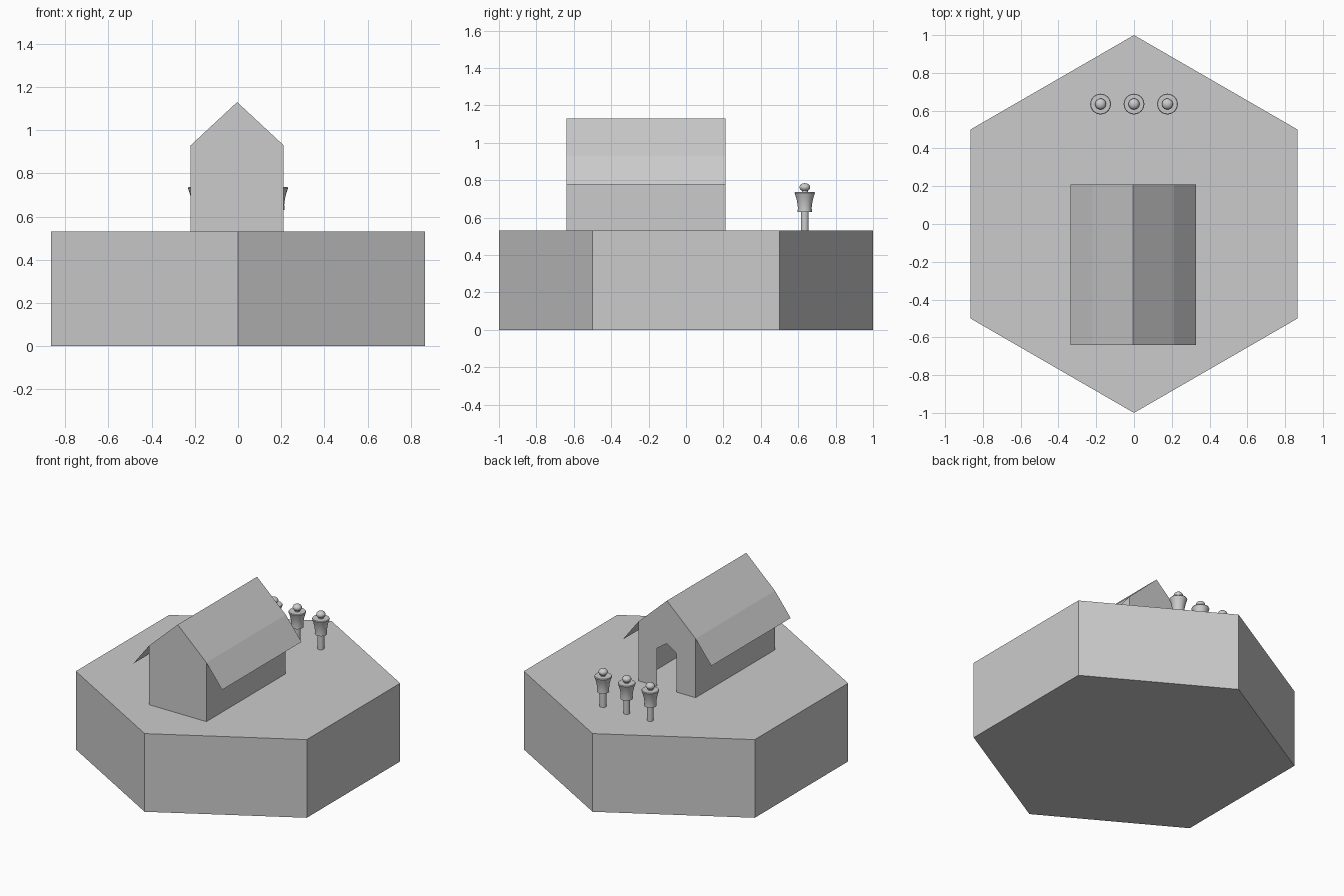
import bpy
import bmesh
import math

old = bpy.data.objects.get("Cube")
if old:
    bpy.data.objects.remove(old, do_unlink=True)

# Single plain colour
stone = bpy.data.materials.new("plain grey")
stone.use_nodes = True
stone.diffuse_color = (0.6, 0.6, 0.6, 1)
stone.node_tree.nodes["Principled BSDF"].inputs["Base Color"].default_value = (0.6, 0.6, 0.6, 1)

GROUND = 0.53            # top of the hexagonal base
FRONT, BACK = -0.64, 0.21
MID = -0.004             # house centre line
WALL, EAVE, RIDGE = 0.215, 0.93, 1.13


def make_object(name, bm):
    mesh = bpy.data.meshes.new(name)
    bm.to_mesh(mesh)
    bm.free()
    mesh.materials.append(stone)
    obj = bpy.data.objects.new(name, mesh)
    bpy.context.collection.objects.link(obj)
    return obj


def sheet(bm, points):
    return bm.faces.new([bm.verts.new(p) for p in points])


def strip(bm, profile):
    """Run an x-z profile along the length of the house."""
    for (x1, z1), (x2, z2) in zip(profile, profile[1:]):
        sheet(bm, [(MID + x1, FRONT, z1), (MID + x1, BACK, z1),
                   (MID + x2, BACK, z2), (MID + x2, FRONT, z2)])


def lathe(name, profile, location, segments=24):
    """Turn an r-z profile around the vertical axis."""
    bm = bmesh.new()
    verts = [bm.verts.new((r, 0, z)) for r, z in profile]
    edges = [bm.edges.new(pair) for pair in zip(verts, verts[1:])]
    bmesh.ops.spin(bm, geom=verts + edges, axis=(0, 0, 1), cent=(0, 0, 0),
                   angle=math.tau, steps=segments, use_duplicate=False)
    bmesh.ops.remove_doubles(bm, verts=bm.verts, dist=0.0001)
    bmesh.ops.recalc_face_normals(bm, faces=bm.faces)
    obj = make_object(name, bm)
    obj.location = location
    return obj


# Hexagonal base with corners at the front and back
bm = bmesh.new()
corners = [(math.sin(i * math.pi / 3), math.cos(i * math.pi / 3), 0) for i in range(6)]
bottom = sheet(bm, corners)
top = bmesh.ops.extrude_face_region(bm, geom=[bottom], use_keep_orig=True)
bmesh.ops.translate(bm, vec=(0, 0, GROUND),
                    verts=[v for v in top["geom"] if isinstance(v, bmesh.types.BMVert)])
bmesh.ops.recalc_face_normals(bm, faces=bm.faces)
make_object("hexagon_base", bm)

# Side walls and closed front gable
bm = bmesh.new()
strip(bm, [(WALL, GROUND), (WALL, EAVE)])
strip(bm, [(-WALL, EAVE), (-WALL, GROUND)])
gable = [(-WALL, GROUND), (WALL, GROUND), (WALL, EAVE), (0, RIDGE), (-WALL, EAVE)]
sheet(bm, [(MID + x, FRONT, z) for x, z in gable])

# Back gable as two halves around a pointed doorway
DOOR, JAMB, PEAK = 0.073, 0.79, 0.84
half = [(WALL, GROUND), (DOOR, GROUND), (DOOR, JAMB), (0, PEAK), (0, RIDGE), (WALL, EAVE)]
sheet(bm, [(MID + x, BACK, z) for x, z in half])
sheet(bm, [(MID - x, BACK, z) for x, z in reversed(half)])
bmesh.ops.remove_doubles(bm, verts=bm.verts, dist=0.0001)
make_object("house_walls", bm)

# Thin roof with steeper overhanging eaves
bm = bmesh.new()
strip(bm, [(-0.333, 0.777), (-WALL, EAVE), (0, RIDGE), (WALL, EAVE), (0.333, 0.777)])
bmesh.ops.remove_doubles(bm, verts=bm.verts, dist=0.0001)
bmesh.ops.recalc_face_normals(bm, faces=bm.faces)
if sum(f.normal.z for f in bm.faces) < 0:
    bmesh.ops.reverse_faces(bm, faces=bm.faces)
make_object("roof", bm)

# Row of turned posts: stem, flared cup, neck and flattened ball
stem_and_cup = [(0, 0), (0.021, 0), (0.021, 0.1), (0.038, 0.1), (0.037, 0.125),
                (0.041, 0.155), (0.047, 0.18), (0.055, 0.202), (0.052, 0.207),
                (0.016, 0.207), (0.016, 0.22)]
ball = [(0.029 * math.sin(a), 0.232 - 0.022 * math.cos(a))
        for a in (math.pi * i / 10 for i in range(2, 11))]
posts = [lathe(f"post_{side}", stem_and_cup + ball, (x, 0.635, GROUND))
         for side, x in (("right", -0.177), ("middle", 0), ("left", 0.177))]

# Smooth shading on the turned posts only
bpy.ops.object.select_all(action="DESELECT")
for post in posts:
    post.select_set(True)
bpy.context.view_layer.objects.active = posts[0]
bpy.ops.object.shade_smooth_by_angle(angle=math.radians(35))
